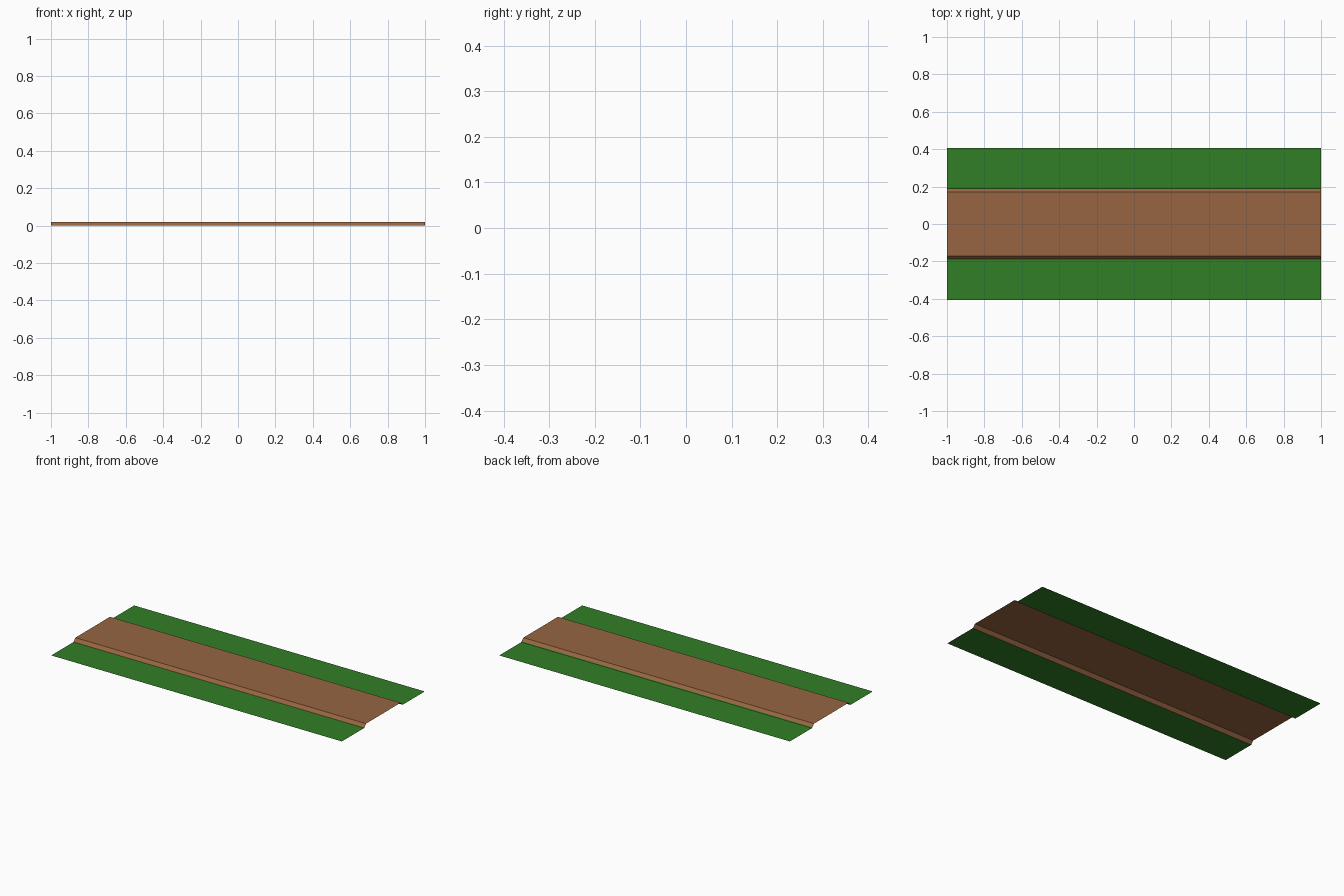
import bpy

if "Cube" in bpy.data.objects:
    bpy.data.objects.remove(bpy.data.objects["Cube"])


def make_material(name, colour):
    mat = bpy.data.materials.new(name)
    mat.diffuse_color = (*colour, 1.0)
    mat.use_nodes = True
    mat.node_tree.nodes["Principled BSDF"].inputs["Base Color"].default_value = mat.diffuse_color
    return mat


grass = make_material("grass green", (0.031, 0.21, 0.019))
dirt = make_material("dirt brown", (0.31, 0.13, 0.053))

HALF_LENGTH = 1.0


def extruded_sheet(name, profile, mat):
    """Open sheet: a (y, z) profile, ordered by rising y, swept along x."""
    verts = [(x, y, z) for y, z in profile for x in (-HALF_LENGTH, HALF_LENGTH)]
    faces = [(2 * i, 2 * i + 1, 2 * i + 3, 2 * i + 2) for i in range(len(profile) - 1)]
    mesh = bpy.data.meshes.new(name)
    mesh.from_pydata(verts, [], faces)
    mesh.materials.append(mat)
    obj = bpy.data.objects.new(name, mesh)
    bpy.context.collection.objects.link(obj)
    return obj


# raised dirt path with a sloping bank along each edge
extruded_sheet("dirt_path",
               [(-0.188, 0.0), (-0.17, 0.02), (0.17, 0.02), (0.187, 0.004)], dirt)

# flat grass verges; the back one laps slightly up the foot of the bank
extruded_sheet("front_grass_verge", [(-0.407, 0.0), (-0.188, 0.0)], grass)
extruded_sheet("back_grass_verge",
               [(0.187, 0.004), (0.19, 0.0), (0.407, 0.0)], grass)
